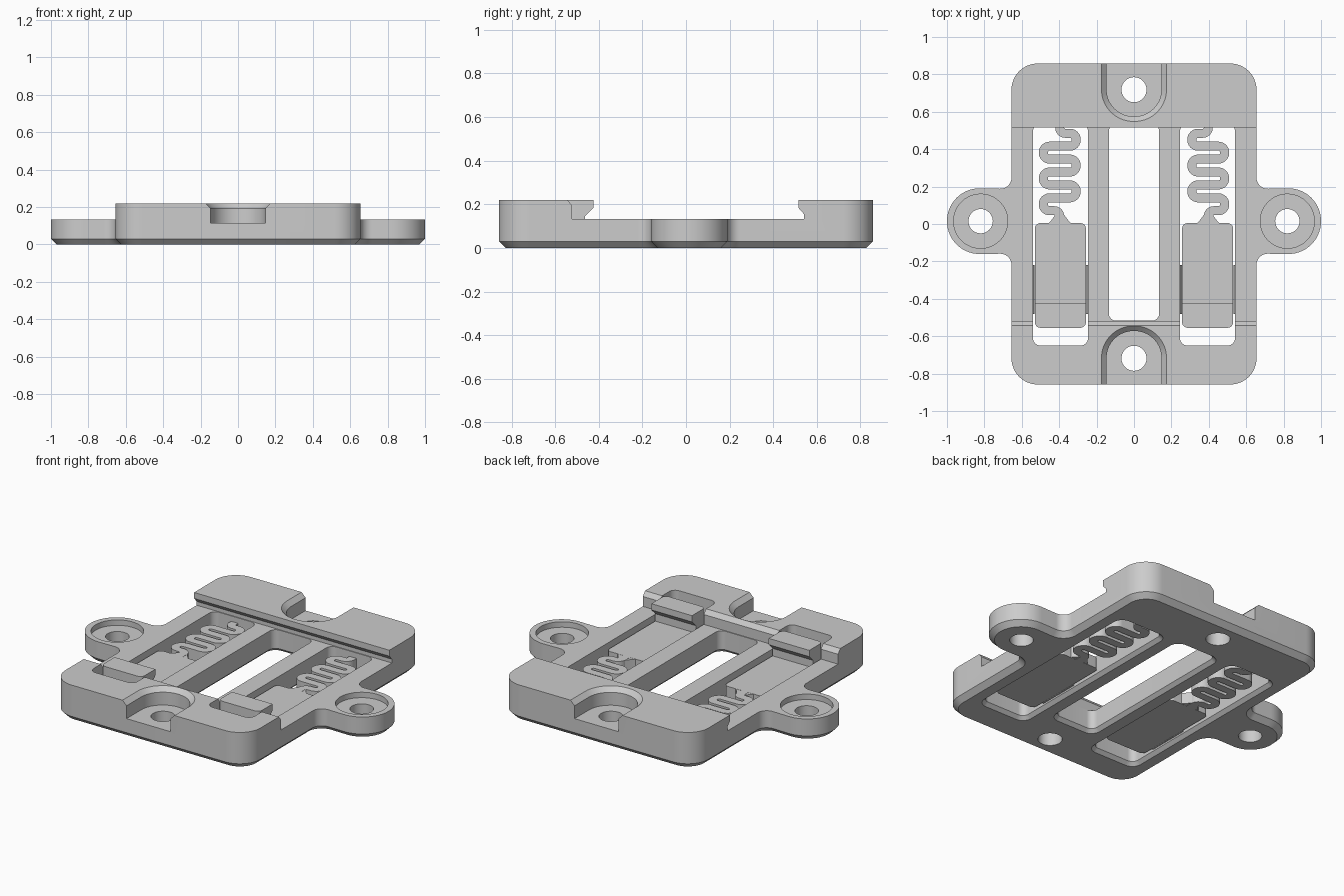
import bpy, bmesh, math
from mathutils import Vector

if "Cube" in bpy.data.objects:
    bpy.data.objects.remove(bpy.data.objects["Cube"])

GREY = (0.604, 0.604, 0.604, 1)
mat = bpy.data.materials.new("plain grey")
mat.use_nodes = True
mat.diffuse_color = GREY
mat.node_tree.nodes["Principled BSDF"].inputs["Base Color"].default_value = GREY


def rounded(corners, steps=10):
    """Replace each (x, y, radius) corner by an arc."""
    out = []
    for i, (x, y, r) in enumerate(corners):
        p = Vector((x, y))
        arc = [p]
        if r > 0:
            a = (Vector(corners[i - 1][:2]) - p).normalized()
            b = (Vector(corners[(i + 1) % len(corners)][:2]) - p).normalized()
            half = a.angle(b) / 2
            centre = p + (a + b).normalized() * r / math.sin(half)
            v0 = p + a * r / math.tan(half) - centre
            v1 = p + b * r / math.tan(half) - centre
            sweep = v0.angle(v1)
            arc = []
            for k in range(steps + 1):
                t = k / steps
                arc.append(centre + (v0 * math.sin((1 - t) * sweep)
                                     + v1 * math.sin(t * sweep)) / math.sin(sweep))
        for q in arc:
            if not out or (q - out[-1]).length > 1e-4:
                out.append(q)
    return out


def offset(pts, d, closed=True):
    """Shift a path sideways to its left, with mitred corners."""
    out, n = [], len(pts)
    for i, p in enumerate(pts):
        before = p - pts[i - 1] if closed or i > 0 else pts[1] - p
        after = pts[(i + 1) % n] - p if closed or i < n - 1 else before
        n1 = Vector((-before.y, before.x)).normalized()
        n2 = Vector((-after.y, after.x)).normalized()
        out.append(p + (n1 + n2) * d / (1 + n1.dot(n2)))
    return out


def loft(name, pts, layers, axes=lambda u, v, w: (u, v, w)):
    """Solid from an outline stacked at (height, inset) layers."""
    bm = bmesh.new()
    rings = [[bm.verts.new(axes(q.x, q.y, h)) for q in offset(pts, d)]
             for h, d in layers]
    for lo, hi in zip(rings, rings[1:]):
        for i in range(len(lo)):
            j = (i + 1) % len(lo)
            bm.faces.new((lo[i], lo[j], hi[j], hi[i]))
    bm.faces.new(rings[0][::-1])
    bm.faces.new(rings[-1])
    if bm.calc_volume(signed=True) < 0:
        bmesh.ops.reverse_faces(bm, faces=bm.faces)
    bmesh.ops.triangulate(bm, faces=[f for f in bm.faces if len(f.verts) > 4])
    me = bpy.data.meshes.new(name)
    bm.to_mesh(me)
    bm.free()
    me.materials.append(mat)
    ob = bpy.data.objects.new(name, me)
    bpy.context.collection.objects.link(ob)
    return ob


def box(x0, x1, y0, y1, r_front, r_back):
    return rounded([(x0, y0, r_front), (x1, y0, r_front),
                    (x1, y1, r_back), (x0, y1, r_back)])


def circle(x, y, r, n=40):
    return [Vector((x + r * math.cos(k * math.tau / n), y + r * math.sin(k * math.tau / n)))
            for k in range(n)]


def modified(ob):
    bpy.context.view_layer.update()
    graph = bpy.context.evaluated_depsgraph_get()
    return bpy.data.meshes.new_from_object(ob.evaluated_get(graph))


def volume(me):
    bm = bmesh.new()
    bm.from_mesh(me)
    v = bm.calc_volume(signed=True)
    bm.free()
    return v


def boolean(ob, tool, operation="DIFFERENCE"):
    """Trim with the first solver that leaves a sound solid."""
    full = volume(ob.data)
    mod = ob.modifiers.new("cut", "BOOLEAN")
    mod.operation = operation
    mod.object = tool
    for solver in ("MANIFOLD", "EXACT", "FLOAT"):
        mod.solver = solver
        me = modified(ob)
        if 0.4 * full < volume(me) < 0.99999 * full:
            ob.data = me
            break
    ob.modifiers.remove(mod)
    bpy.data.objects.remove(tool)


def mirror(ob):
    mod = ob.modifiers.new("mirror", "MIRROR")
    mod.use_mirror_merge = False
    ob.data = modified(ob)
    ob.modifiers.remove(mod)


def profile(points):
    return [Vector(p) for p in points]


def along_x(u, v, w):
    return (w, u, v)


# Frame: body outline with side lugs, chamfered underneath
half = [(.655, -.858, .14), (.655, -.158, .06), (1, -.163, .175),
        (1, .195, .175), (.655, .187, .06), (.655, .858, .14)]
outline = rounded(half + [(-x, y, r) for x, y, r in reversed(half)], 14)
frame = loft("frame", outline, [(0, .03), (.03, 0), (.22, 0)])

# Channel between the end bars, undercut at the back
channel = profile([(-.522, .133), (.54, .133), (.54, .156), (.515, .184),
                   (.515, .3), (-.605, .3), (-.522, .193)])
boolean(frame, loft("channel", channel, [(-1.2, 0), (1.2, 0)], along_x))

# Slots, flared at the underside
flare = [(-.05, -.02), (0, -.02), (.02, 0), (.15, 0)]
boolean(frame, loft("centre_slot", box(-.135, .135, -.517, .535, .04, .04), flare))
for s in (-1, 1):
    x0, x1 = sorted((s * .246, s * .54))
    boolean(frame, loft("side_slot", box(x0, x1, -.65, .535, .04, .04), flare))
    boolean(frame, loft("bar_notch", box(x0, x1, -.65, -.4, .04, 0), [(.1, 0), (.3, 0)]))

    # Lug counterbore and hole
    boolean(frame, loft("counterbore", circle(s * .82, .015, .145), [(.1, 0), (.3, 0)]))
    boolean(frame, loft("lug_hole", circle(s * .82, .015, .065), [(-.1, 0), (.3, 0)]))

    # Open-ended screw recess and hole in each end bar
    ends = (.575, 1, .144, 0) if s > 0 else (-1, -.572, 0, .144)
    boolean(frame, loft("recess", box(-.147, .147, *ends),
                        [(.115, 0), (.193, 0), (.221, -.028), (.25, -.028)]))
    boolean(frame, loft("bar_hole", circle(0, s * .718, .067), [(-.1, 0), (.3, 0)]))

# Clip tongues with hooked ends, rounded in plan
hook = profile([(0.01, .03), (0.01, .1), (-.462, .1), (-.462, .145), (-.425, .182),
                (-.425, .22), (-.57, .22), (-.57, .03)])
tongue = loft("clip_tongues", hook, [(.25, 0), (.54, 0)], along_x)
boolean(tongue, loft("plan", box(.257, .53, -.555, .005, .03, .03), [(0, 0), (.3, 0)]),
        "INTERSECT")
mirror(tongue)

# Serpentine springs
mid, reach, pitch, width = .397, .088, .069, .024
path = [(mid, .56, 0), (mid, .485, .03)]
for row in range(6):
    x = mid + reach * (-1 if row % 2 == 0 else 1)
    y = .485 - row * pitch
    path += [(x, y, pitch / 2 - .0005), (x, y - pitch, pitch / 2 - .0005)]
path += [(mid, .485 - 6 * pitch, .03), (mid, 0, 0)]
line = rounded(path, 12)
ribbon = offset(line, width, False) + offset(line, -width, False)[::-1]
spring = loft("springs", ribbon, [(.03, 0), (.1, 0)])
mirror(spring)

# Flared roots joining springs to tongues
root = profile([(mid - .065, .0), (mid + .065, .0), (mid + .045, .02),
                (mid + .023, .05), (mid - .023, .05), (mid - .045, .02)])
roots = loft("spring_roots", root, [(.031, 0), (.099, 0)])
mirror(roots)

# Sloped guide ribs on the slot walls
parts = [frame, tongue, spring, roots]
for name, wall, tip in (("inner_guides", .24, .256), ("outer_guides", .546, .531)):
    wedge = profile([(wall, .13), (wall, .03), (tip, .03)])
    rib = loft(name, wedge, [(-.48, 0), (-.22, 0)], lambda u, v, w: (u, w, v))
    mirror(rib)
    parts.append(rib)

# Smooth curves, sharp edges
bpy.ops.object.select_all(action="DESELECT")
for ob in parts:
    ob.select_set(True)
bpy.context.view_layer.objects.active = frame
bpy.ops.object.shade_smooth_by_angle(angle=math.radians(25))
